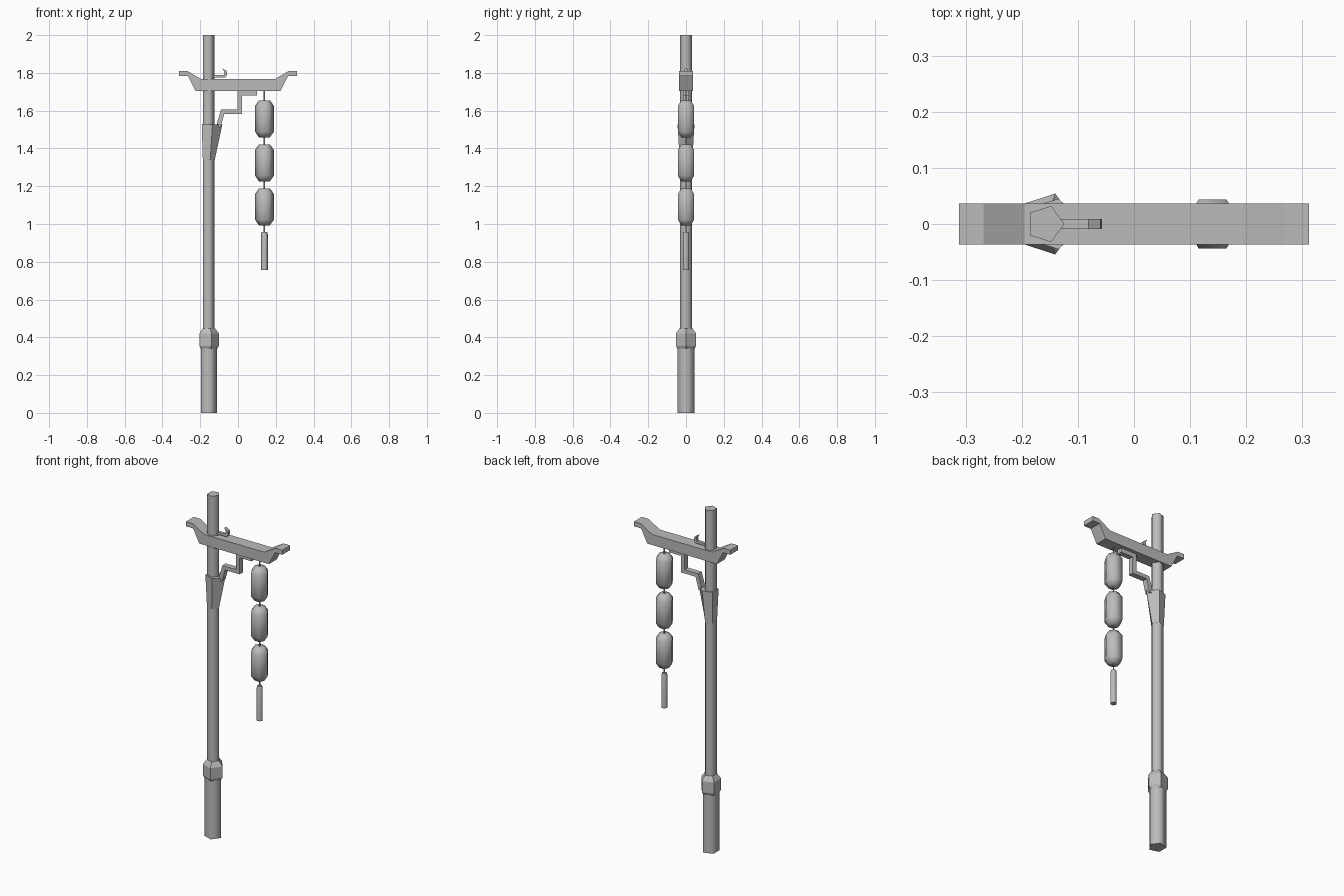
import bpy, bmesh
from math import cos, sin, pi, radians

cube = bpy.data.objects.get("Cube")
if cube:
    bpy.data.objects.remove(cube, do_unlink=True)

grey = bpy.data.materials.new("plain grey")
grey.use_nodes = True
COLOUR = (0.5, 0.5, 0.5, 1)
grey.diffuse_color = COLOUR
grey.node_tree.nodes["Principled BSDF"].inputs["Base Color"].default_value = COLOUR


def finish(name, bm, smooth=None):
    bmesh.ops.recalc_face_normals(bm, faces=bm.faces)
    mesh = bpy.data.meshes.new(name)
    bm.to_mesh(mesh)
    bm.free()
    mesh.materials.append(grey)
    obj = bpy.data.objects.new(name, mesh)
    bpy.context.collection.objects.link(obj)
    if smooth:
        bpy.ops.object.select_all(action='DESELECT')
        obj.select_set(True)
        bpy.context.view_layer.objects.active = obj
        bpy.ops.object.shade_smooth_by_angle(angle=radians(smooth))
    return obj


def loft(name, rings, smooth=None):
    """Join rings of points with side faces and close both ends."""
    bm = bmesh.new()
    loops = [[bm.verts.new(p) for p in ring] for ring in rings]
    n = len(loops[0])
    for low, high in zip(loops, loops[1:]):
        for i in range(n):
            j = (i + 1) % n
            bm.faces.new((low[i], low[j], high[j], high[i]))
    bm.faces.new(loops[0])
    bm.faces.new(loops[-1])
    return finish(name, bm, smooth)


def turned(name, x, sides, profile, smooth=None):
    """Upright prism with one corner towards +x; profile holds (radius, z)."""
    angles = [2 * pi * i / sides for i in range(sides)]
    return loft(name, [[(x + r * cos(a), r * sin(a), z) for a in angles]
                       for r, z in profile], smooth)


def plate(name, outline, half):
    """Side outline in x and z, given thickness along y."""
    return loft(name, [[(x, y, z) for x, z in outline] for y in (-half, half)])


# Five-sided post with its foot and collar
POST = -0.158
turned("post", POST, 5, [(0.034, 0.3), (0.034, 2.0)], 80)
turned("post_foot", POST, 5, [(0.048, 0), (0.048, 0.355)], 80)
turned("post_collar", POST, 5, [(0.048, 0.34), (0.057, 0.355), (0.057, 0.42), (0.036, 0.448)])

# Flared socket that reaches towards the arm
flare = [(-0.083, 0), (-0.135, 0.045), (-0.192, 0.027), (-0.192, -0.027), (-0.135, -0.045)]
root = [(POST + 0.035 * cos(2 * pi * i / 5), 0.035 * sin(2 * pi * i / 5)) for i in range(5)]
loft("flared_socket", [[(x, y, 1.34) for x, y in root], [(x, y, 1.527) for x, y in flare]])

# Crossbeam with upturned ends, mirrored about x = 0
half = [(0.225, 1.705), (0.265, 1.783), (0.312, 1.783),
        (0.312, 1.81), (0.268, 1.81), (0.195, 1.767)]
plate("crossbeam", half + [(-x, z) for x, z in reversed(half)], 0.0365)

# Stepped bracket under the beam
plate("stepped_bracket", [(-0.118, 1.51), (-0.09, 1.605), (-0.002, 1.605), (-0.002, 1.706),
                          (0.1, 1.706), (0.1, 1.68), (0.022, 1.68), (0.022, 1.583),
                          (-0.073, 1.583), (-0.093, 1.51)], 0.016)

# Small hook on top of the beam
plate("curled_hook", [(-0.15, 1.775), (-0.068, 1.775), (-0.057, 1.79), (-0.06, 1.81),
                      (-0.082, 1.824), (-0.072, 1.805), (-0.075, 1.789), (-0.15, 1.787)], 0.009)

# Hanging string of lanterns with a tassel
HANG = 0.14
turned("hanging_cord", HANG, 6, [(0.004, 0.94), (0.004, 1.71)])
for i, name in enumerate(("upper_lantern", "middle_lantern", "lower_lantern")):
    z = 1.557 - 0.233 * i
    turned(name, HANG, 6, [(0.029, z - 0.098), (0.05, z - 0.068),
                           (0.05, z + 0.068), (0.029, z + 0.098)], 65)
turned("tassel", HANG, 6, [(0.018, 0.757), (0.018, 0.945), (0.014, 0.958)], 65)
